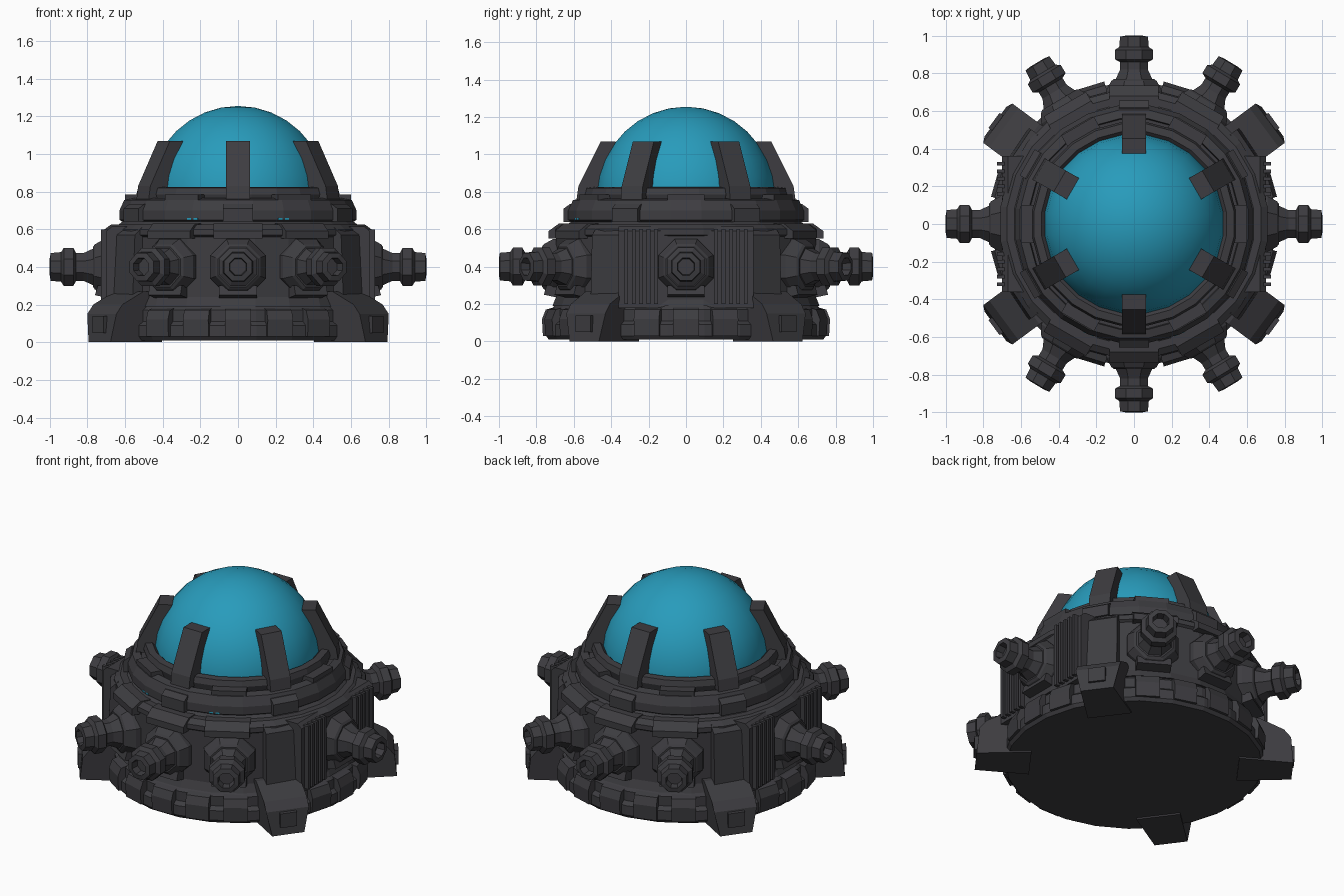
import bpy, bmesh, math
from mathutils import Matrix

if "Cube" in bpy.data.objects:
    bpy.data.objects.remove(bpy.data.objects["Cube"])


def material(name, rgb):
    m = bpy.data.materials.new(name)
    m.diffuse_color = (*rgb, 1)
    m.use_nodes = True
    m.node_tree.nodes["Principled BSDF"].inputs["Base Color"].default_value = m.diffuse_color
    return m


DARK = material("dark grey metal", (0.047, 0.046, 0.052))
BLUE = material("blue glass", (0.021, 0.33, 0.50))


def finish(name, bm, mat, smooth=None):
    bmesh.ops.recalc_face_normals(bm, faces=bm.faces[:])
    me = bpy.data.meshes.new(name)
    bm.to_mesh(me)
    bm.free()
    me.materials.append(mat)
    ob = bpy.data.objects.new(name, me)
    bpy.context.collection.objects.link(ob)
    if smooth:
        bpy.ops.object.select_all(action='DESELECT')
        ob.select_set(True)
        bpy.context.view_layer.objects.active = ob
        bpy.ops.object.shade_smooth_by_angle(angle=math.radians(smooth))
    return ob


def add_lathe(bm, profile, n, matrix=Matrix()):
    """Revolve (radius, height) points round z; radius 0 closes to a point."""
    rings = []
    for r, z in profile:
        if r == 0:
            rings.append([bm.verts.new(matrix @ Matrix.Translation((0, 0, z)).to_translation())] * n)
            continue
        ring = []
        for i in range(n):
            a = 2 * math.pi * (i + 0.5) / n
            p = Matrix.Translation((r * math.cos(a), r * math.sin(a), z))
            ring.append(bm.verts.new((matrix @ p).to_translation()))
        rings.append(ring)
    for lo, hi in zip(rings, rings[1:]):
        for i in range(n):
            j = (i + 1) % n
            vs = list(dict.fromkeys((lo[i], lo[j], hi[j], hi[i])))
            if len(vs) > 2:
                bm.faces.new(vs)


def add_wedge(bm, profile, angle, width, shift=0, taper=1):
    """Extrude an (outward, height) profile sideways, then turn it to an angle."""
    rot = Matrix.Rotation(math.radians(angle), 4, 'Z')
    rmax = max(r for r, z in profile)
    sides = []
    for s in (-1, 1):
        vs = []
        for r, z in profile:
            w = width / 2 * (taper if r == rmax else 1)
            vs.append(bm.verts.new((rot @ Matrix.Translation((r, shift + s * w, z))).to_translation()))
        sides.append(vs)
        bm.faces.new(vs)
    n = len(profile)
    for i in range(n):
        j = (i + 1) % n
        bm.faces.new((sides[0][i], sides[0][j], sides[1][j], sides[1][i]))


def wedges(name, profile, angles, width, mat=DARK, shifts=(0,), taper=1):
    bm = bmesh.new()
    for a in angles:
        for s in shifts:
            add_wedge(bm, profile, a, width, s, taper)
    return finish(name, bm, mat)


def rect(r0, r1, z0, z1):
    return [(r0, z0), (r1, z0), (r1, z1), (r0, z1)]


def lathe(name, profile, n, mat=DARK, smooth=None):
    bm = bmesh.new()
    add_lathe(bm, profile, n)
    return finish(name, bm, mat, smooth)


# Base skirt
lathe("base", [(0, 0.01), (0.74, 0.01), (0.755, 0.03), (0.755, 0.09), (0.73, 0.11),
               (0.73, 0.17), (0.70, 0.20), (0, 0.20)], 24)
plates = [a for q in (0, 180) for a in (q, q + 16, q - 16)]
plates += [a for q in (90, 270) for a in (q, q + 17, q - 17, q + 34, q - 34)]
wedges("base_plates", [(0.68, 0.03), (0.765, 0.03), (0.77, 0.12), (0.75, 0.17), (0.68, 0.19)],
       plates, 0.14)

# Corner feet, each with a raised end panel
corners = [36.5, 143.5, 216.5, 323.5]
wedges("corner_feet", [(0.6, 0.0), (0.915, 0.0), (0.90, 0.15), (0.86, 0.20), (0.72, 0.27), (0.6, 0.27)],
       corners, 0.26, taper=0.75)
wedges("foot_panels", rect(0.85, 0.925, 0.05, 0.14), corners, 0.10)

# Main drum
lathe("drum", [(0, 0.19), (0.72, 0.19), (0.70, 0.24), (0.70, 0.56), (0.715, 0.57),
               (0.715, 0.60), (0.68, 0.625), (0, 0.625)], 24)
wedges("drum_shoulder_plates", [(0.6, 0.55), (0.735, 0.55), (0.735, 0.59), (0.68, 0.63), (0.6, 0.63)],
       [60, 90, 120, 240, 270, 300], 0.26)
wedges("corner_panels", [(0.6, 0.2), (0.75, 0.2), (0.735, 0.57), (0.69, 0.61), (0.6, 0.61)],
       [34, 146, 214, 326], 0.22)

# Side housings with upright vent ribs
wedges("side_housings", [(0.5, 0.18), (0.70, 0.18), (0.70, 0.59), (0.67, 0.615), (0.5, 0.615)],
       [0, 180], 0.72)
ribs = [s * (0.16 + 0.04 * i) for s in (-1, 1) for i in range(5)]
wedges("vent_ribs", rect(0.66, 0.728, 0.20, 0.60), [0, 180], 0.02, shifts=ribs)

# Stepped ring and collar that hold the dome
lathe("upper_ring", [(0.55, 0.60), (0.66, 0.61), (0.62, 0.64), (0.635, 0.65), (0.635, 0.70), (0.61, 0.755),
                     (0.565, 0.765), (0.56, 0.74), (0.53, 0.74), (0.545, 0.785), (0.535, 0.82),
                     (0.495, 0.825), (0.47, 0.80), (0.47, 0.70)], 24)
claws = [30, 90, 150, 210, 270, 330]
wedges("ring_pads", [(0.55, 0.64), (0.655, 0.64), (0.655, 0.71), (0.62, 0.735), (0.55, 0.735)], claws, 0.16)
wedges("collar_pads", rect(0.5, 0.60, 0.73, 0.785), [0, 60, 120, 180, 240, 300], 0.20)

# Glass dome
dome = [(0.48 * math.cos(t), 0.77 + 0.485 * math.sin(t))
        for t in [math.radians(-8 + 98 * i / 9) for i in range(9)]]
lathe("dome", dome + [(0, 1.255)], 24, BLUE, 40)

# Claws gripping the dome
wedges("claws", [(0.40, 0.76), (0.585, 0.76), (0.575, 0.83), (0.455, 1.07), (0.375, 1.07), (0.42, 0.95)],
       claws, 0.13)

# Glowing slits at the front of the ring
wedges("front_slits", rect(0.60, 0.634, 0.65, 0.66), [247.5, 292.5], 0.06, BLUE)

# Nozzles: octagonal flange, stepped neck and hollow tip
flange = [(0.16, 0.62), (0.16, 0.71), (0.13, 0.76), (0.115, 0.77)]
tip = [(0.105, 0.77), (0.08, 0.82), (0.08, 0.86), (0.11, 0.875), (0.11, 0.925), (0.085, 0.94),
       (0.08, 0.995), (0.05, 1.0), (0.045, 0.95), (0, 0.95)]
bm = bmesh.new()
for a in (0, 59, 90, 121, 180, 239, 270, 301):
    k = Matrix.Rotation(math.radians(a), 4, 'Z') @ Matrix.Translation((0, 0, 0.4)) \
        @ Matrix.Rotation(math.pi / 2, 4, 'Y')
    add_lathe(bm, flange + tip, 8, k)
finish("nozzles", bm, DARK)
wedges("nozzle_brackets", [(0.62, 0.22), (0.76, 0.25), (0.745, 0.30), (0.62, 0.30)],
       [0, 59, 90, 121, 180, 239, 270, 301], 0.20)
